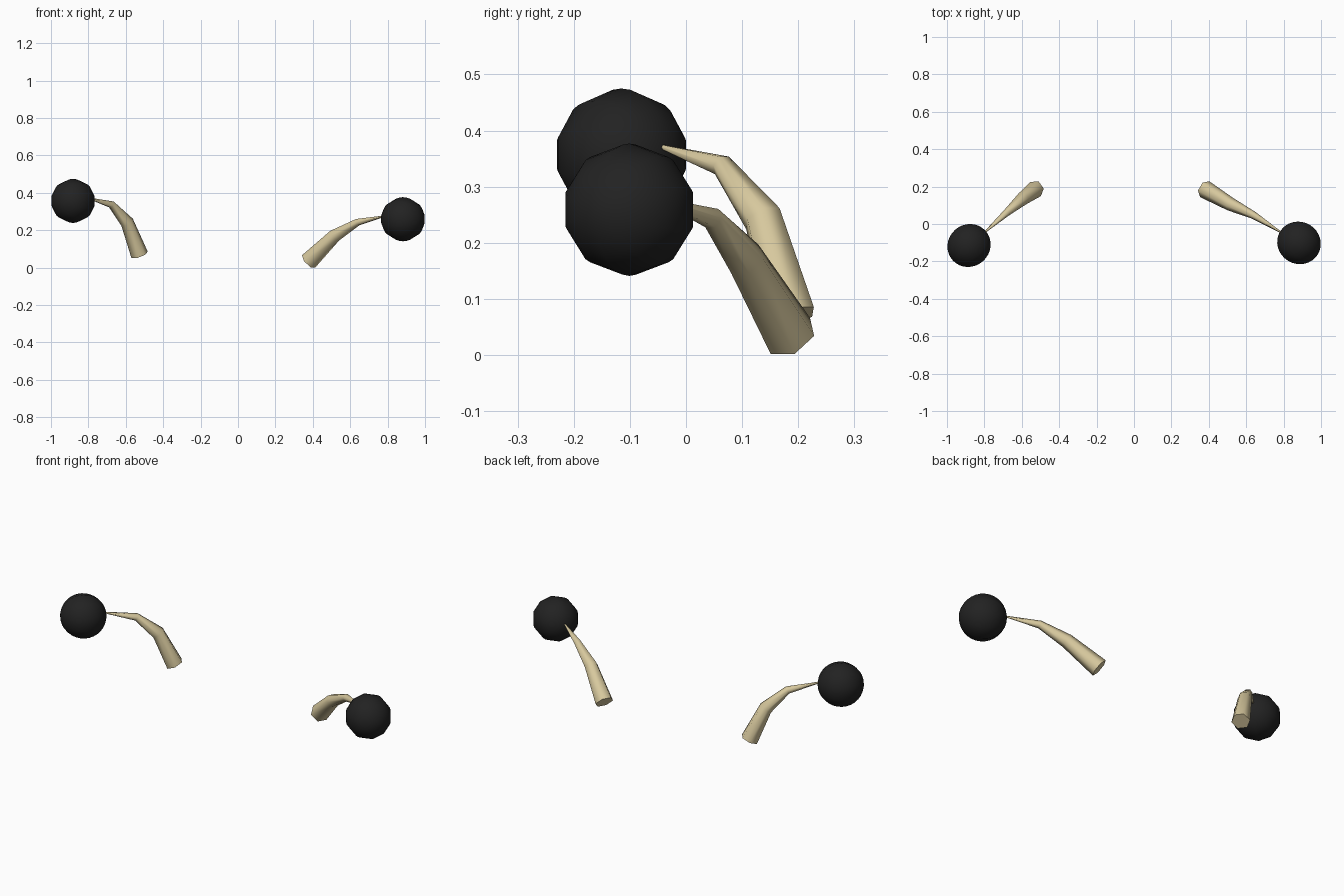
import bpy, bmesh, math
from mathutils import Vector, Matrix

if "Cube" in bpy.data.objects:
    bpy.data.objects.remove(bpy.data.objects["Cube"])


def material(name, rgb):
    m = bpy.data.materials.new(name)
    m.diffuse_color = (*rgb, 1)
    m.use_nodes = True
    m.node_tree.nodes["Principled BSDF"].inputs["Base Color"].default_value = m.diffuse_color
    return m


CREAM = material("cream", (0.68, 0.58, 0.34))
BLACK = material("black", (0.016, 0.016, 0.016))


def finish(bm, name, mat):
    bmesh.ops.recalc_face_normals(bm, faces=bm.faces[:])
    me = bpy.data.meshes.new(name)
    bm.to_mesh(me)
    bm.free()
    me.materials.append(mat)
    ob = bpy.data.objects.new(name, me)
    bpy.context.collection.objects.link(ob)


# Tapered, curved six-sided stalk swept along a few points
def stalk(name, path, radii, sides=6):
    pts = [Vector(p) for p in path]
    bm = bmesh.new()
    rings = []
    for i, (p, r) in enumerate(zip(pts, radii)):
        t = Vector((0, 0, 0))
        if i > 0:
            t += (p - pts[i - 1]).normalized()
        if i < len(pts) - 1:
            t += (pts[i + 1] - p).normalized()
        t.normalize()
        side = Vector((0, 0, 1)).cross(t).normalized()
        up = t.cross(side)
        rings.append([bm.verts.new(p + r * (side * math.cos(a) + up * math.sin(a)))
                      for a in (2 * math.pi * k / sides for k in range(sides))])
    for a, b in zip(rings, rings[1:]):
        for k in range(sides):
            n = (k + 1) % sides
            bm.faces.new((a[k], a[n], b[n], b[k])).smooth = True
    # flat ends with hard rims
    for ring in (rings[0], rings[-1]):
        f = bm.faces.new(ring)
        for e in f.edges:
            e.smooth = False
    finish(bm, name, CREAM)


# Ten-sided eyeball with its poles pointing along the stalk direction
def eyeball(name, centre, axis):
    bm = bmesh.new()
    bmesh.ops.create_uvsphere(bm, u_segments=10, v_segments=16, radius=0.118)
    x = Vector(axis).normalized()
    side = Vector((0, 0, 1)).cross(x)
    rot = Matrix((side, Vector((0, 0, 1)), x)).transposed()
    bmesh.ops.transform(bm, matrix=Matrix.Translation(centre) @ rot.to_4x4(), verts=bm.verts[:])
    for f in bm.faces:
        f.smooth = True
    finish(bm, name, BLACK)


RADII = (0.049, 0.036, 0.020, 0.004)
stalk("right_eye_stalk",
      [(0.378, 0.186, 0.034), (0.517, 0.105, 0.171), (0.641, 0.046, 0.244), (0.785, -0.044, 0.276)], RADII)
stalk("left_eye_stalk",
      [(-0.526, 0.187, 0.068), (-0.593, 0.137, 0.243), (-0.677, 0.064, 0.338), (-0.800, -0.046, 0.372)],
      (0.047, 0.036, 0.020, 0.004))
eyeball("right_eyeball", (0.882, -0.101, 0.259), (0.86, -0.52, 0))
eyeball("left_eyeball", (-0.882, -0.115, 0.357), (-0.74, -0.67, 0))
